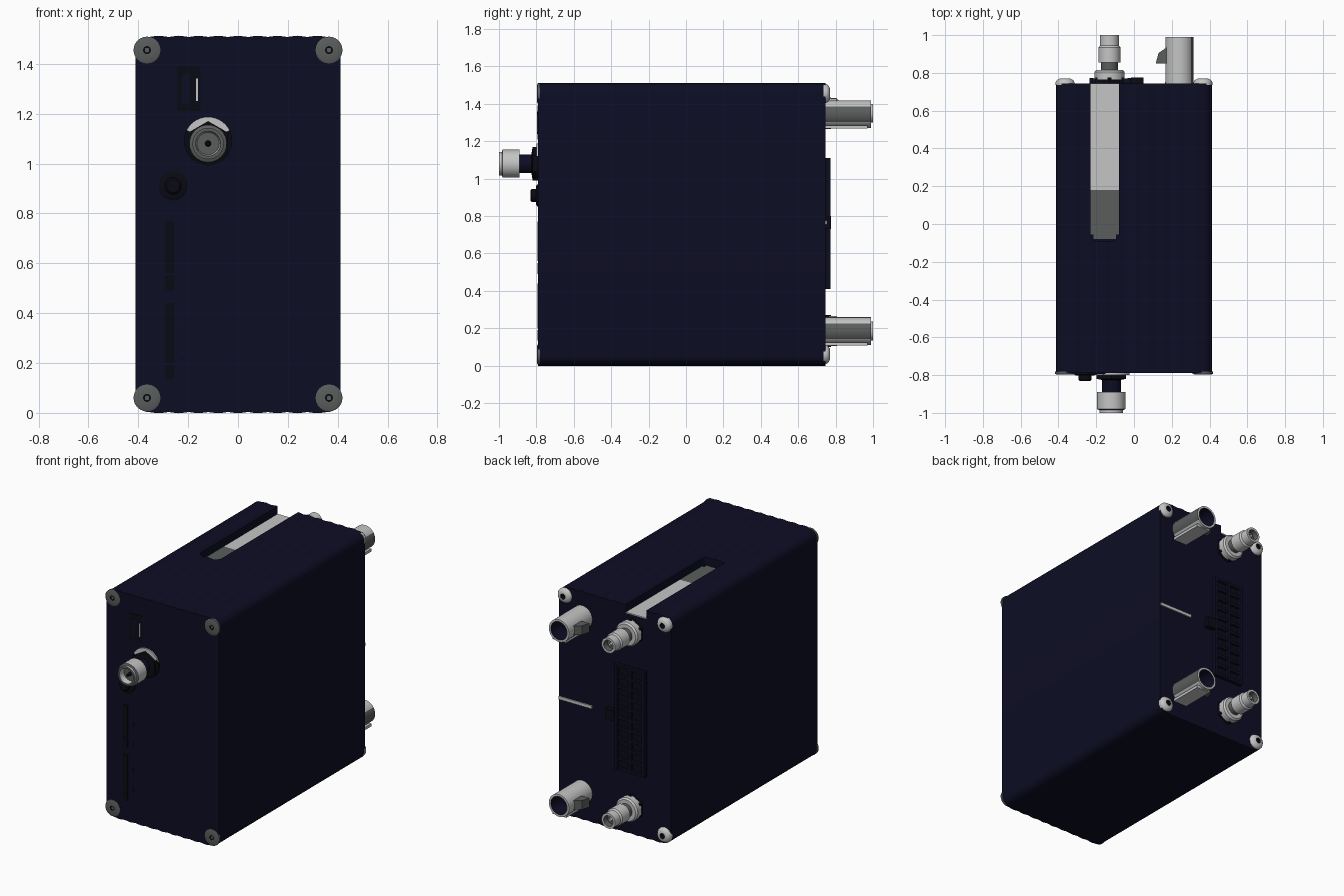
import bpy, bmesh, math
from math import pi, cos, sin
from mathutils import Vector

if "Cube" in bpy.data.objects:
    bpy.data.objects.remove(bpy.data.objects["Cube"])


def material(name, rgb):
    m = bpy.data.materials.new(name)
    m.use_nodes = True
    m.diffuse_color = (*rgb, 1)
    m.node_tree.nodes["Principled BSDF"].inputs["Base Color"].default_value = (*rgb, 1)
    return m


NAVY, BLACK, GRAY, LIGHT = range(4)
MATS = [material("navy case", (.004, .004, .018)),
        material("black plastic", (.003, .003, .007)),
        material("dark metal", (.10, .11, .105)),
        material("light metal", (.55, .56, .55))]


def finish(name, bm, smooth=True):
    bmesh.ops.recalc_face_normals(bm, faces=bm.faces)
    me = bpy.data.meshes.new(name)
    bm.to_mesh(me)
    bm.free()
    for m in MATS:
        me.materials.append(m)
    ob = bpy.data.objects.new(name, me)
    bpy.context.collection.objects.link(ob)
    if smooth:
        bpy.ops.object.select_all(action='DESELECT')
        ob.select_set(True)
        bpy.context.view_layer.objects.active = ob
        bpy.ops.object.shade_smooth_by_angle(angle=math.radians(35))
    return ob


def add_box(bm, xs, ys, zs, mat):
    vs = bmesh.ops.create_cube(bm, size=1)["verts"]
    for v in vs:
        v.co = Vector([(a + b) / 2 + c * (b - a) for c, (a, b) in zip(v.co, (xs, ys, zs))])
    for f in {f for v in vs for f in v.link_faces}:
        f.material_index = mat


def box(name, xs, ys, zs, mat):
    bm = bmesh.new()
    add_box(bm, xs, ys, zs, mat)
    return finish(name, bm, False)


def lathe(name, x, z, y, d, profile, n=32, rule=None):
    """Spin (radius, distance, material) points about an axis along y."""
    bm = bmesh.new()
    rings = [[bm.verts.new((x + r * sin(2 * pi * i / n), y + d * h, z + r * cos(2 * pi * i / n)))
              for i in range(n)] for r, h, _ in profile]
    for k in range(len(rings) - 1):
        for i in range(n):
            j = (i + 1) % n
            f = bm.faces.new((rings[k][i], rings[k][j], rings[k + 1][j], rings[k + 1][i]))
            f.material_index = profile[k + 1][2]
    for ring, p in ((rings[0], profile[0]), (rings[-1], profile[-1])):
        bm.faces.new(ring).material_index = p[2]
    if rule:
        bm.normal_update()
        for f in bm.faces:
            rule(f)
    return finish(name, bm)


def prism(name, pts, y0, y1, mat=NAVY):
    bm = bmesh.new()
    f = bm.faces.new([bm.verts.new((x, y0, z)) for x, z in pts])
    r = bmesh.ops.extrude_face_region(bm, geom=[f])
    for v in r["geom"]:
        if isinstance(v, bmesh.types.BMVert):
            v.co.y = y1
    for f in bm.faces:
        f.material_index = mat
    return finish(name, bm)


# Case: rounded section with shallow lengthwise ribs on top and bottom
FRONT, BACK, W, H, R = -.79, .745, .412, 1.505, .055
section = []
for sx, sz, start in ((1, 1, 0), (-1, 1, 90), (-1, -1, 180), (1, -1, 270)):
    cx, cz = sx * (W - R), H / 2 + sz * (H / 2 - R)
    for k in range(7):
        a = math.radians(start + 15 * k)
        section.append((cx + R * cos(a), cz + R * sin(a)))
    if start in (0, 180):
        for k in range(1, 60):
            t = k / 60
            wave = .0045 * (1 - cos(2 * pi * 9 * t)) / 2
            section.append((cx * (1 - 2 * t), cz + sz * (R + wave)))
section = [(x, z + .003) for x, z in section]
case = prism("case", section, FRONT, BACK)

# Slot in the top, open at the back
SX0, SX1, SY, FLOOR = -.23, -.08, -.09, 1.455
cutter = box("slot_cutter", (SX0, SX1), (SY, 1), (FLOOR, 2), NAVY)
bm = bmesh.new()
bm.from_mesh(cutter.data)
corners = [e for e in bm.edges if all(abs(v.co.y - SY) < .001 for v in e.verts)
           and abs(e.verts[0].co.x - e.verts[1].co.x) < .001]
bmesh.ops.bevel(bm, geom=corners, offset=.035, segments=5, affect='EDGES', profile=.5)
bm.to_mesh(cutter.data)
bm.free()
mod = case.modifiers.new("slot", 'BOOLEAN')
mod.operation, mod.object, mod.solver = 'DIFFERENCE', cutter, 'EXACT'
bpy.context.view_layer.objects.active = case
bpy.ops.object.modifier_apply(modifier="slot")
bpy.data.objects.remove(cutter)
box("slot_floor_light", (SX0, SX1), (.18, BACK), (FLOOR - .002, FLOOR + .006), LIGHT)
box("slot_floor_dark", (SX0 + .015, SX1 - .015), (SY + .01, .18), (FLOOR - .002, FLOOR + .006), GRAY)
for x0, x1 in ((SX0, SX0 + .015), (SX1 - .015, SX1)):
    box("slot_floor_edge", (x0, x1), (SY + .035, .18), (FLOOR - .002, FLOOR + .006), GRAY)

# Corner screws: flat on the front, domed on the back
for x in (-.365, .365):
    for z in (.06, 1.455):
        lathe("front_screw", x, z, FRONT + .01, -1,
              [(.054, 0, GRAY), (.054, .013, GRAY), (.047, .016, GRAY), (.016, .016, GRAY),
               (.016, .012, BLACK), (.009, .012, BLACK), (.009, .014, GRAY)], 24)
        lathe("back_screw", x, z, BACK - .01, 1,
              [(.05, 0, LIGHT), (.05, .016, LIGHT), (.043, .027, LIGHT), (.03, .034, LIGHT),
               (.018, .036, LIGHT), (.016, .022, BLACK)], 24)


# Threaded coaxial connectors
def crescent(f):
    if f.calc_center_median().z < 1.125:
        f.material_index = BLACK


SX, SZ = -.12, 1.08
lathe("front_coax_washer", SX, SZ + .01, FRONT, -1,
      [(.097, 0, LIGHT), (.097, .01, LIGHT), (.06, .01, LIGHT)], 40, crescent)
lathe("front_coax_nut", SX, SZ, FRONT, -1, [(.09, 0, BLACK), (.09, .03, BLACK), (.06, .035, BLACK)], 6)
lathe("front_coax", SX, SZ, FRONT, -1,
      [(.05, 0, NAVY), (.05, .1, NAVY), (.075, .1, LIGHT), (.075, .19, LIGHT), (.063, .195, GRAY),
       (.063, .21, LIGHT), (.05, .21, GRAY), (.045, .17, LIGHT), (.012, .17, GRAY), (.008, .2, BLACK)])
BX = -.13
for z in (1.35, .185):
    lathe("back_coax_nut", BX, z, BACK, 1,
          [(.085, 0, BLACK), (.085, .03, BLACK), (.06, .032, BLACK)], 6)
    lathe("back_coax", BX, z, BACK, 1,
          [(.08, .02, LIGHT), (.08, .06, LIGHT), (.07, .07, LIGHT), (.045, .07, LIGHT),
           (.045, .11, GRAY), (.058, .11, LIGHT), (.058, .19, LIGHT), (.05, .2, LIGHT),
           (.05, .255, LIGHT), (.035, .255, LIGHT), (.032, .22, GRAY), (.01, .22, GRAY),
           (.008, .24, LIGHT)])


# Open sockets with a latch on the back
def socket_side(f):
    c = f.calc_center_median()
    if f.normal.length and c.x - .24 > .062 and abs(f.normal.y) < .5:
        f.material_index = GRAY


for z in (1.345, .185):
    lathe("socket_tube", .24, z, BACK, 1,
          [(.074, 0, LIGHT), (.074, .03, LIGHT), (.074, .245, LIGHT), (.06, .245, LIGHT),
           (.058, .05, NAVY), (.02, .05, NAVY), (.018, .18, NAVY)], 32, socket_side)
    box("socket_rail", (.2, .3), (BACK, BACK + .225), (z - .078, z - .06), LIGHT)
    bm = bmesh.new()
    add_box(bm, (.13, .18), (.85, .94), (z - .03, z + .03), GRAY)
    for v in bm.verts:
        if v.co.x < .15:
            v.co.y -= .035 if v.co.y > .9 else 0
            v.co.x -= .015 if v.co.y < .87 else 0
    finish("socket_latch", bm, False)

# Multi-way terminal on the back: frame with two columns of wells
Z0, Z1, TX = .41, 1.11, -.125
bm = bmesh.new()
add_box(bm, (TX - .11, TX + .11), (BACK - .01, BACK + .008), (Z0, Z1), BLACK)
for x in (-.1, 0, .1):
    add_box(bm, (TX + x - .01, TX + x + .01), (BACK, BACK + .027), (Z0, Z1), NAVY)
rows = 10
for k in range(rows + 1):
    z = Z0 + .01 + (Z1 - Z0 - .02) * k / rows
    add_box(bm, (TX - .1, TX + .1), (BACK, BACK + .025), (z - .009, z + .009), NAVY)
finish("terminal_block", bm, False)
box("terminal_latch", (-.015, .05), (BACK - .01, BACK + .03), (.73, .8), BLACK)
box("back_card_strip", (.165, .41), (BACK - .01, BACK + .008), (.755, .775), LIGHT)

# Front panel port, button and card slots
box("port_frame", (-.245, -.15), (FRONT - .004, FRONT + .01), (1.21, 1.39), BLACK)
box("port_tongue", (-.225, -.195), (FRONT - .007, FRONT + .01), (1.24, 1.36), NAVY)
box("port_contact", (-.168, -.16), (FRONT - .007, FRONT + .01), (1.25, 1.34), LIGHT)
lathe("button", -.26, .91, FRONT + .01, -1,
      [(.058, 0, BLACK), (.058, .016, BLACK), (.048, .022, BLACK), (.034, .022, BLACK),
       (.034, .045, BLACK), (.026, .052, BLACK)])
for z0, z1 in ((.56, .77), (.49, .55), (.2, .44), (.135, .19)):
    box("card_slot", (-.292, -.255), (FRONT - .005, FRONT + .01), (z0, z1), BLACK)
for z in (.65, .52, .345, .225):
    lathe("indicator", -.222, z, FRONT + .01, -1,
          [(.013, 0, BLACK), (.013, .014, BLACK), (.009, .015, NAVY)], 12)
